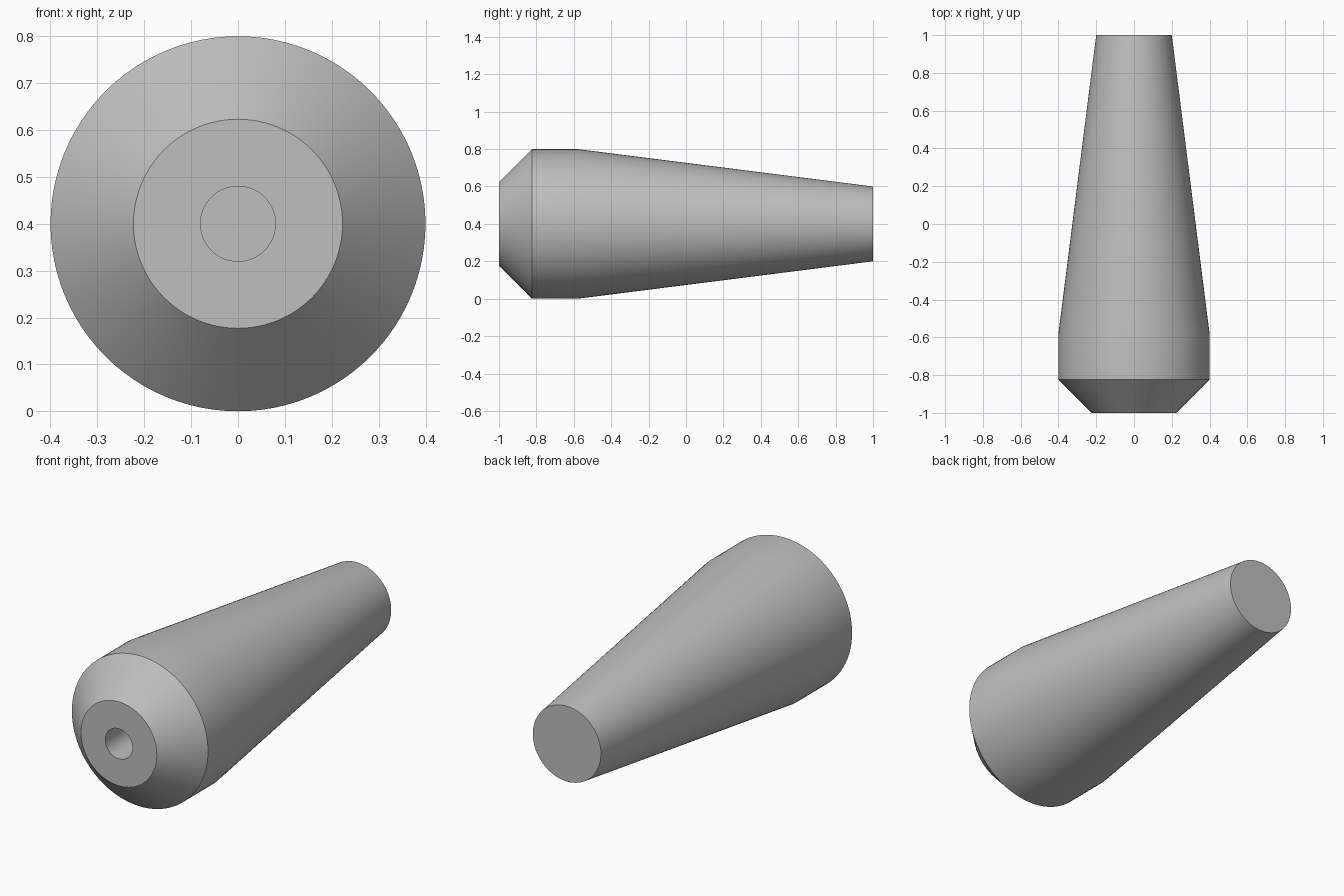
import bpy
import bmesh
from math import cos, sin, tau, radians

cube = bpy.data.objects.get("Cube")
if cube:
    bpy.data.objects.remove(cube, do_unlink=True)

SIDES = 96
AXIS_HEIGHT = 0.4

# Plain grey finish
grey = bpy.data.materials.new("plain_grey")
grey.use_nodes = True
colour = (0.52, 0.52, 0.52, 1)
grey.diffuse_color = colour
grey.node_tree.nodes["Principled BSDF"].inputs["Base Color"].default_value = colour


def lathe(name, profile, material):
    """Turn (y, radius) points round the y axis and cap both ends."""
    bm = bmesh.new()
    rings = [[bm.verts.new((r * cos(tau * i / SIDES), y, r * sin(tau * i / SIDES)))
              for i in range(SIDES)] for y, r in profile]
    for a, b in zip(rings, rings[1:]):
        for i in range(SIDES):
            j = (i + 1) % SIDES
            bm.faces.new((a[i], a[j], b[j], b[i]))
    bm.faces.new(rings[0])
    bm.faces.new(rings[-1])
    bmesh.ops.recalc_face_normals(bm, faces=bm.faces)
    mesh = bpy.data.meshes.new(name)
    bm.to_mesh(mesh)
    bm.free()
    mesh.materials.append(material)
    obj = bpy.data.objects.new(name, mesh)
    obj.location.z = AXIS_HEIGHT
    bpy.context.collection.objects.link(obj)
    return obj


# Handle: bore floor, bore mouth, front face, chamfer, short barrel, long taper
handle = lathe("tapered_handle", [
    (-0.2, 0.08), (-1, 0.08), (-1, 0.223), (-0.823, 0.4),
    (-0.58, 0.4), (1, 0.2)], grey)

bpy.ops.object.select_all(action="DESELECT")
handle.select_set(True)
bpy.context.view_layer.objects.active = handle
bpy.ops.object.shade_smooth_by_angle(angle=radians(30))
